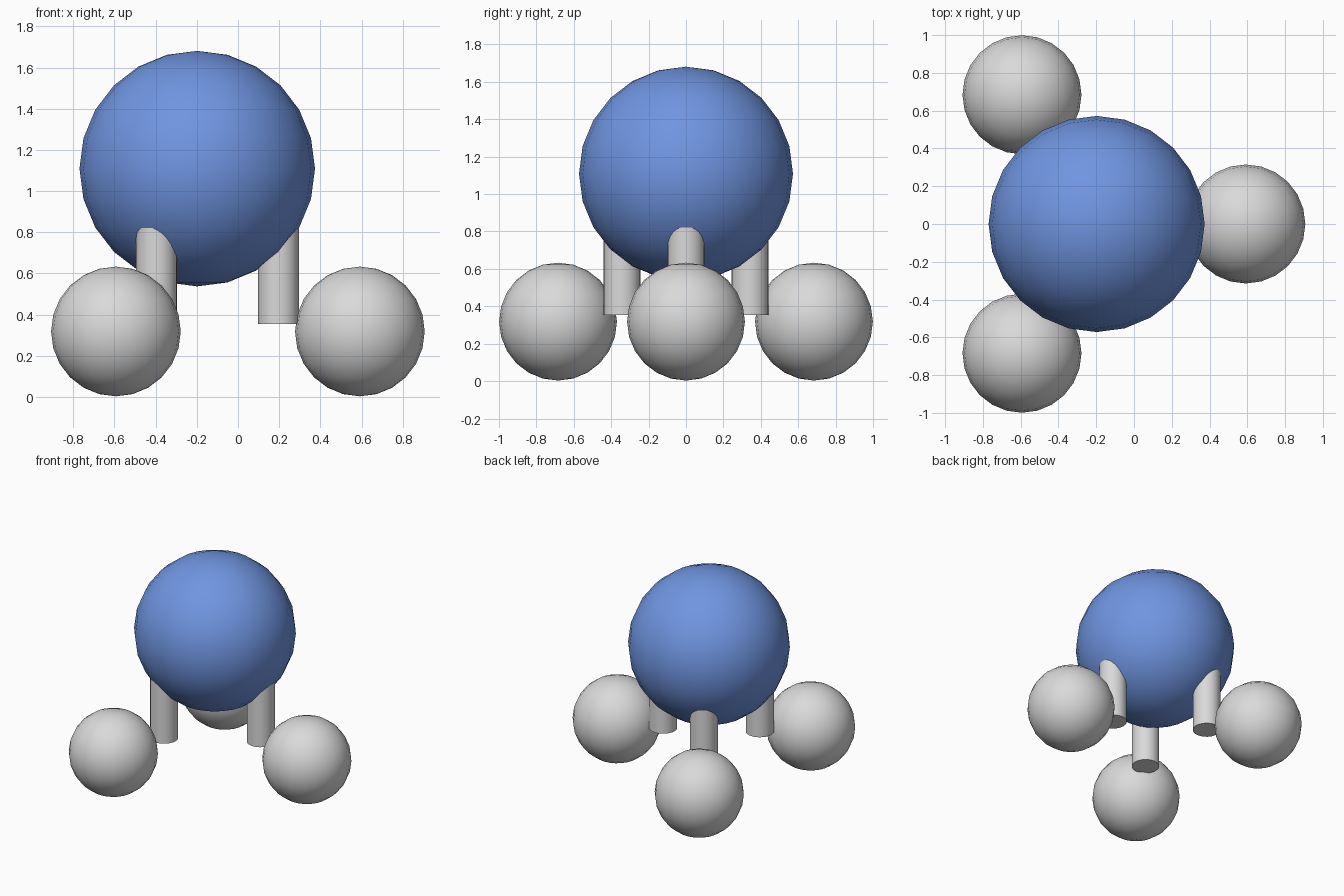
import bpy
from math import cos, sin, radians

cube = bpy.data.objects.get("Cube")
if cube:
    bpy.data.objects.remove(cube, do_unlink=True)


def material(name, color):
    mat = bpy.data.materials.new(name)
    mat.use_nodes = True
    mat.diffuse_color = color
    mat.node_tree.nodes["Principled BSDF"].inputs["Base Color"].default_value = color
    return mat


def finish(name, mat):
    obj = bpy.context.object
    obj.name = name
    obj.data.materials.append(mat)
    bpy.ops.object.shade_smooth_by_angle(angle=radians(40))
    return obj


def ball(name, radius, location, mat):
    bpy.ops.mesh.primitive_uv_sphere_add(segments=24, ring_count=12,
                                         radius=radius, location=location)
    return finish(name, mat)


def rod(name, radius, height, location, mat):
    bpy.ops.mesh.primitive_cylinder_add(vertices=24, radius=radius,
                                        depth=height, location=location)
    return finish(name, mat)


blue = material("blue", (0.16, 0.30, 0.75, 1))
grey = material("light grey", (0.70, 0.70, 0.70, 1))

CENTER_X = -0.198
TOP_Z, LOW_Z = 1.109, 0.318
REACH = 0.79

# Large central ball
ball("central_ball", 0.572, (CENTER_X, 0, TOP_Z), blue)

# Three outer balls, each with an upright rod halfway to the centre
for side, angle in (("left", 0), ("back", 120), ("front", 240)):
    dx, dy = REACH * cos(radians(angle)), REACH * sin(radians(angle))
    ball(side + "_outer_ball", 0.315, (CENTER_X + dx, dy, LOW_Z), grey)
    rod(side + "_rod", 0.099, 0.72,
        (CENTER_X + dx / 2, dy / 2, (TOP_Z + LOW_Z) / 2), grey)
